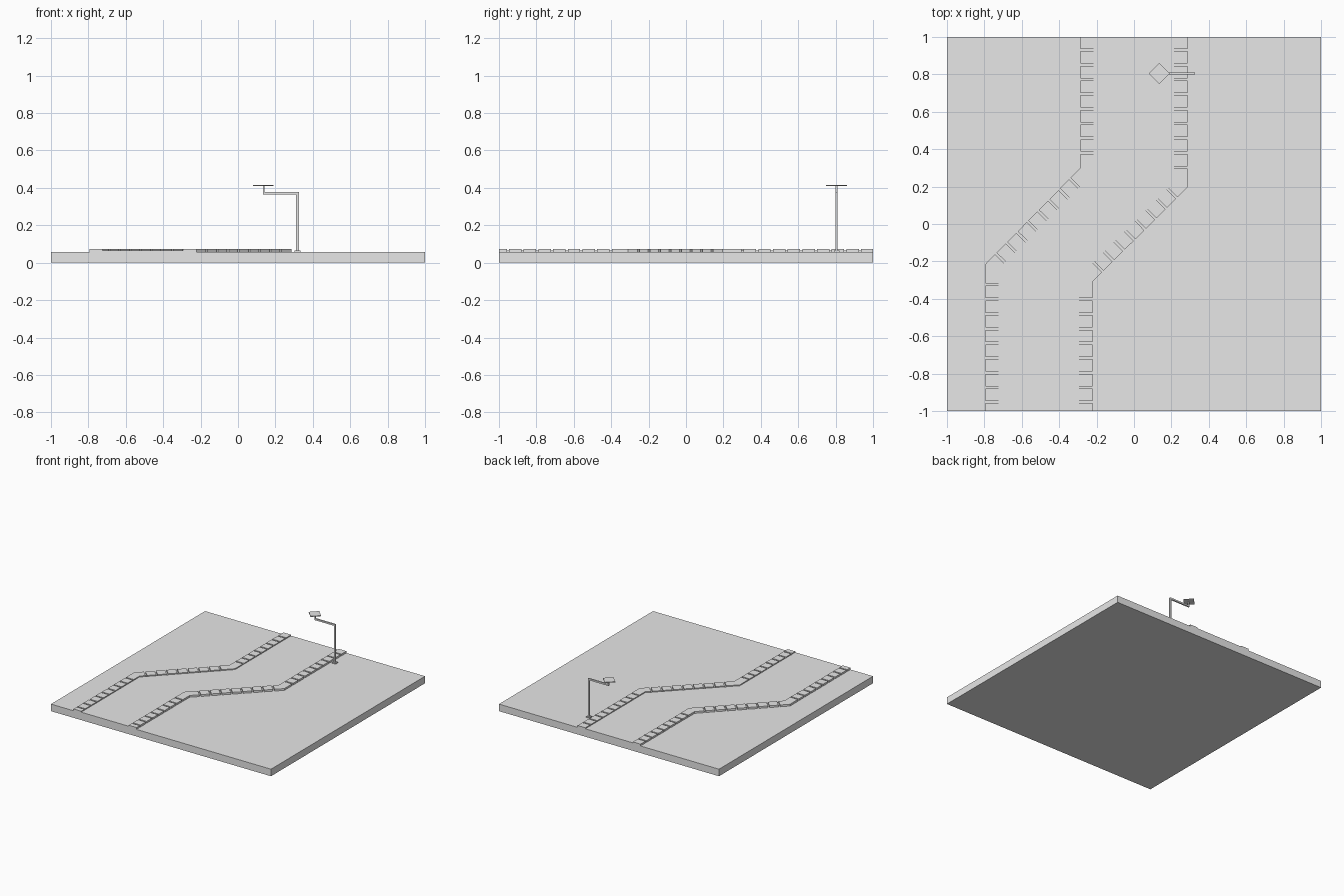
import bpy, bmesh
from mathutils import Vector

cube = bpy.data.objects.get("Cube")
if cube:
    bpy.data.objects.remove(cube, do_unlink=True)

grey = bpy.data.materials.new("plain_grey")
grey.use_nodes = True
grey.diffuse_color = (0.8, 0.8, 0.8, 1)
grey.node_tree.nodes["Principled BSDF"].inputs["Base Color"].default_value = (0.8, 0.8, 0.8, 1)

SLAB_TOP, ROAD_TOP, KERB_TOP = 0.058, 0.065, 0.073
KERB_WIDTH, GAP, STEP = 0.07, 0.012, 0.0785


def add_prism(bm, outline, z0, z1):
    """Extrude a flat outline from z0 up to z1."""
    face = bm.faces.new([bm.verts.new((p[0], p[1], z0)) for p in outline])
    top = bmesh.ops.extrude_face_region(bm, geom=[face])
    verts = [v for v in top["geom"] if isinstance(v, bmesh.types.BMVert)]
    bmesh.ops.translate(bm, verts=verts, vec=(0, 0, z1 - z0))


def finish(name, bm):
    bmesh.ops.recalc_face_normals(bm, faces=bm.faces)
    mesh = bpy.data.meshes.new(name)
    bm.to_mesh(mesh)
    bm.free()
    mesh.materials.append(grey)
    obj = bpy.data.objects.new(name, mesh)
    bpy.context.collection.objects.link(obj)
    return obj


def box(name, x0, x1, y0, y1, z0, z1):
    bm = bmesh.new()
    add_prism(bm, [(x0, y0), (x1, y0), (x1, y1), (x0, y1)], z0, z1)
    return finish(name, bm)


def offset_path(path, dist):
    """Mitred sideways copy of a path; positive distance goes right."""
    normals = []
    for a, b in zip(path, path[1:]):
        d = (b - a).normalized()
        normals.append(Vector((d.y, -d.x)))
    result = []
    for i, p in enumerate(path):
        n0, n1 = normals[max(i - 1, 0)], normals[min(i, len(normals) - 1)]
        m = (n0 + n1).normalized()
        result.append(p + m * (dist / m.dot(n0)))
    return result


def kerb(name, outer, inner):
    """Row of kerb stones with narrow gaps, mitred at the bends."""
    bm = bmesh.new()
    for i in range(3):
        a, b, c, d = outer[i], outer[i + 1], inner[i], inner[i + 1]
        direction = (b - a).normalized()
        length = (b - a).length
        if i == 1:
            count = round(length / 0.08)
            cuts = [length * k / count for k in range(1, count)]
        else:
            spaced = [0.048 + STEP * k for k in range(20)]
            if i == 2:
                spaced = [length - 0.022 - s for s in reversed(spaced)]
            lo, hi = (0.0, length - 0.05) if i == 0 else (0.05, length)
            cuts = [s for s in spaced if lo < s < hi]
        shift = c - a
        side = shift - direction * shift.dot(direction)
        starts = [(a, c)]
        ends = []
        for s in cuts:
            before = a + direction * (s - GAP / 2)
            after = a + direction * (s + GAP / 2)
            ends.append((before, before + side))
            starts.append((after, after + side))
        ends.append((b, d))
        for (p, q), (r, t) in zip(starts, ends):
            add_prism(bm, [p, r, t, q], SLAB_TOP, KERB_TOP)
    return finish(name, bm)


# Ground slab
box("ground_slab", -1, 1, -1, 1, 0, SLAB_TOP)

# Bent road between two kerbs
right_outer = [Vector(p) for p in ((-0.795, -1), (-0.795, -0.215), (-0.287, 0.3), (-0.287, 1))]
left_outer = [Vector(p) for p in ((-0.223, -1), (-0.223, -0.31), (0.285, 0.195), (0.285, 1))]
right_inner = offset_path(right_outer, KERB_WIDTH)
left_inner = offset_path(left_outer, -KERB_WIDTH)
bm = bmesh.new()
add_prism(bm, right_inner + left_inner[::-1], SLAB_TOP, ROAD_TOP)
finish("road", bm)
kerb("right_kerb", right_outer, right_inner)
kerb("left_kerb", left_outer, left_inner)

# Street lamp: foot, post, arm, hanger and diamond plate
LY = 0.805
box("lamp_foot", 0.303, 0.333, LY - 0.015, LY + 0.015, SLAB_TOP, 0.066)
box("lamp_post", 0.311, 0.325, LY - 0.006, LY + 0.006, 0.066, 0.378)
box("lamp_arm", 0.135, 0.311, LY - 0.006, LY + 0.006, 0.365, 0.378)
box("lamp_hanger", 0.133, 0.143, LY - 0.005, LY + 0.005, 0.378, 0.41)
bm = bmesh.new()
R = 0.056
add_prism(bm, [(0.135 + R, LY), (0.135, LY + R), (0.135 - R, LY), (0.135, LY - R)], 0.409, 0.415)
finish("lamp_plate", bm)
